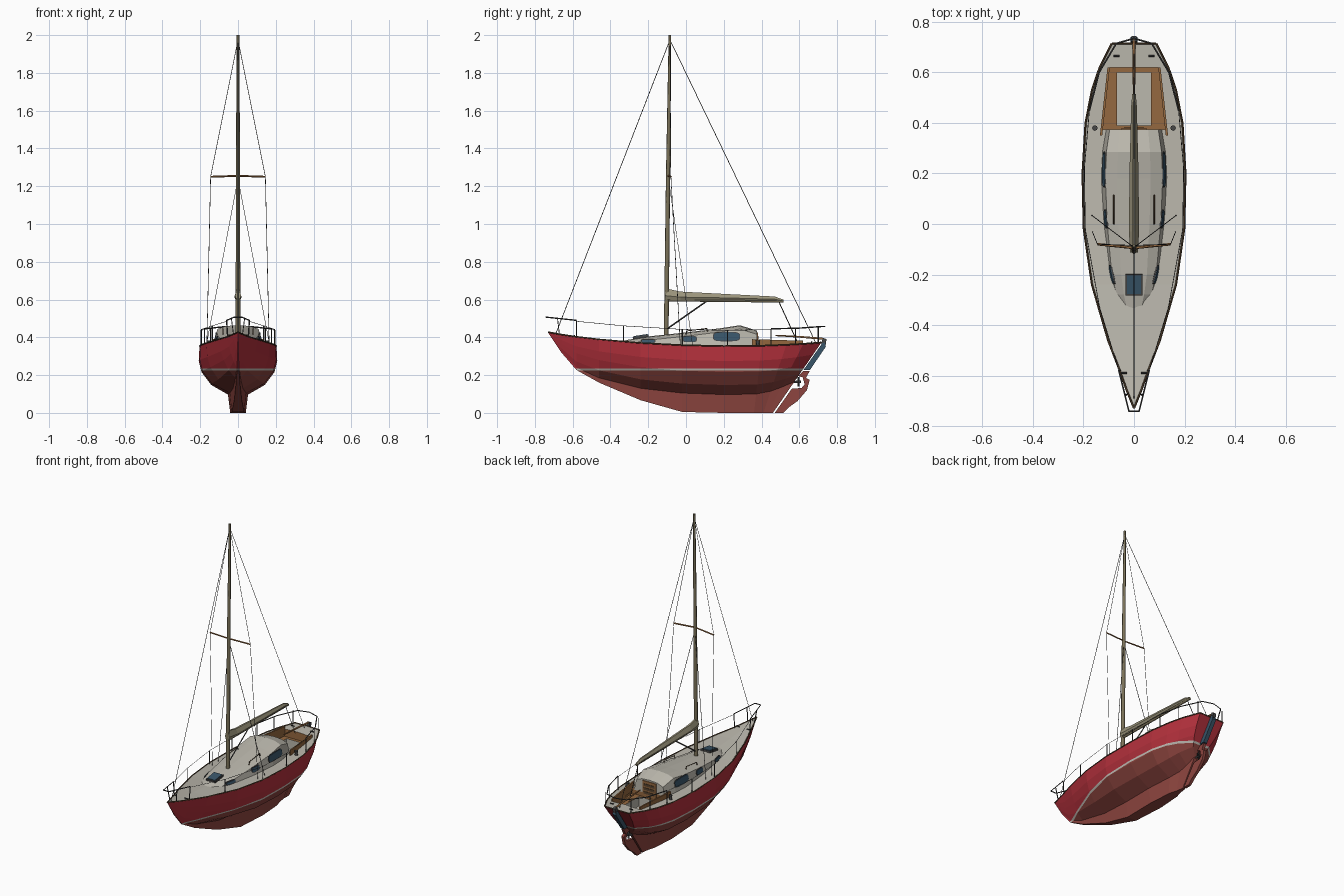
import bpy, bmesh, math
from mathutils import Vector

if "Cube" in bpy.data.objects:
    bpy.data.objects.remove(bpy.data.objects["Cube"])


def mat(name, r, g, b):
    m = bpy.data.materials.new(name)
    m.diffuse_color = (r, g, b, 1)
    m.use_nodes = True
    m.node_tree.nodes["Principled BSDF"].inputs["Base Color"].default_value = m.diffuse_color
    return m


RED = mat("topside_red", .45, .03, .045)
STRIPE = mat("stripe_grey", .55, .52, .47)
BOTTOM = mat("antifouling", .27, .06, .05)
DECK = mat("deck_grey", .5, .48, .42)
WOOD = mat("wood", .3, .14, .05)
DARKWOOD = mat("dark_wood", .1, .06, .03)
SPAR = mat("spar", .2, .17, .1)
COVER = mat("sail_cover", .33, .3, .2)
GLASS = mat("blue_glass", .04, .09, .14)
METAL = mat("dark_metal", .06, .06, .06)


def obj(name, bm, *mats):
    bmesh.ops.recalc_face_normals(bm, faces=bm.faces[:])
    me = bpy.data.meshes.new(name)
    bm.to_mesh(me)
    bm.free()
    for m in mats:
        me.materials.append(m)
    o = bpy.data.objects.new(name, me)
    bpy.context.collection.objects.link(o)
    return o


def loft_bm(rings):
    bm = bmesh.new()
    vs = [[bm.verts.new(p) for p in r] for r in rings]
    n = len(vs[0])
    for a, b in zip(vs, vs[1:]):
        for i in range(n):
            bm.faces.new((a[i], a[(i + 1) % n], b[(i + 1) % n], b[i]))
    bm.faces.new(vs[0])
    bm.faces.new(vs[-1])
    bmesh.ops.remove_doubles(bm, verts=bm.verts[:], dist=1e-5)
    return bm


def loft(name, rings, *mats):
    return obj(name, loft_bm(rings), *mats)


def box(name, c, s, m):
    ring = [(-1, -1), (1, -1), (1, 1), (-1, 1)]
    return loft(name, [[(c[0] + a * s[0] / 2, c[1] + b * s[1] / 2, c[2] + k * s[2] / 2)
                        for a, b in ring] for k in (-1, 1)], m)


def tube(name, pts, r, m, res=0, radii=None):
    cu = bpy.data.curves.new(name, 'CURVE')
    cu.dimensions = '3D'
    cu.bevel_depth, cu.bevel_resolution, cu.use_fill_caps = r, res, True
    sp = cu.splines.new('POLY')
    sp.points.add(len(pts) - 1)
    for i, p in enumerate(pts):
        sp.points[i].co = (*p, 1)
        sp.points[i].radius = radii[i] if radii else 1
    cu.materials.append(m)
    o = bpy.data.objects.new(name, cu)
    bpy.context.collection.objects.link(o)
    return o


def plate(name, prof, t, m):
    return loft(name, [[(x, y, z) for y, z in prof] for x in (-t, t)], m)


def interp(table, y, k):
    for a, b in zip(table, table[1:]):
        if y <= b[0]:
            break
    t = max(0, min(1, (y - a[0]) / (b[0] - a[0])))
    return a[k] + (b[k] - a[k]) * t


# Hull stations: y, half beam, sheer z, bilge z, keel z, keel half width, keel y
ST = [(-.73, 0, .425, .425, .425, 0, -.73), (-.66, .029, .412, .325, .32, .003, -.66),
      (-.58, .058, .4, .24, .227, .005, -.58), (-.46, .105, .386, .185, .16, .01, -.46),
      (-.24, .17, .367, .13, .067, .02, -.24), (-.02, .203, .356, .105, .005, .033, -.02),
      (.2, .208, .351, .097, 0, .041, .2), (.4, .196, .353, .1, 0, .03, .36),
      (.53, .17, .358, .115, 0, .016, .41), (.62, .139, .363, .135, 0, .012, .435),
      (.715, .09, .37, .165, 0, .009, .46)]
rings = []
for y, b, zs, zc, zk, kw, yk in ST:
    f = max(0, min(1, (y + .73) / .6)) if y < .7 else .6
    half = [(b * (v + (u - v) * f), zc + (zs - zc) * h) for u, v, h in
            ((.98, 1, 1), (1, .76, .7), (.93, .54, .47), (.68, .3, .2))] if b else [(0, zs)] * 4
    half += [(kw * 1.3, zc), (kw, zk)]
    ring = half + [(-x, z) for x, z in reversed(half)] + [(0, zs + b * .05)]
    rings.append([(x, y if zs == zk else yk + (y - yk) * (z - zk) / (zs - zk), z) for x, z in ring])
bm = bmesh.new()
vs = [[bm.verts.new(p) for p in r] for r in rings[1:]]
tip = bm.verts.new(rings[0][0])
for i in range(13):
    j = (i + 1) % 13
    bm.faces.new((tip, vs[0][i], vs[0][j]))
    for a, b in zip(vs, vs[1:]):
        bm.faces.new((a[i], a[j], b[j], b[i]))
bm.faces.new(vs[-1])
for z in (.224, .235):
    bmesh.ops.bisect_plane(bm, geom=bm.verts[:] + bm.edges[:] + bm.faces[:],
                           plane_co=(0, 0, z), plane_no=(0, 0, 1))
bmesh.ops.recalc_face_normals(bm, faces=bm.faces[:])
for f in bm.faces:
    z = f.calc_center_median().z
    f.material_index = 3 if f.normal.z > .7 else 2 if z < .224 else 1 if z < .235 else 0
MATS = (RED, STRIPE, BOTTOM, DECK, WOOD)
hull = obj("hull", bm, *MATS)

# Cockpit and footwell recesses
for y0, y1, w0, w1, z, mi in ((.375, .62, .128, .098, .318, 4), (.39, .6, .068, .068, .255, 3)):
    bm = loft_bm([[(-w0, y0, k), (w0, y0, k), (w1, y1, k), (-w1, y1, k)] for k in (z, .6)])
    for f in bm.faces:
        f.material_index = mi
    cut = obj("cutter", bm, *MATS)
    cut.hide_render = True
    mod = hull.modifiers.new("recess", 'BOOLEAN')
    mod.operation, mod.object, mod.solver = 'DIFFERENCE', cut, 'EXACT'
    bpy.context.view_layer.objects.active = hull
    bpy.ops.object.modifier_apply(modifier=mod.name)
    bpy.data.objects.remove(cut)

# Cabin trunk: y, half width, roof z
CAB = [(-.35, .05, .379), (-.28, .08, .392), (-.2, .102, .405), (0, .123, .426),
       (.18, .132, .448), (.285, .127, .464), (.375, .112, .436)]
rings = []
for y, w, zt in CAB:
    h = [(w, .345), (w * .86, zt - .02), (w * .5, zt - .004)]
    rings.append([(x, y, z) for x, z in h + [(0, zt)] + [(-x, z) for x, z in reversed(h)]])
loft("cabin", rings, DECK)


def wall_x(y, z):
    zt = interp(CAB, y, 2) - .02
    return interp(CAB, y, 1) * (1 - .14 * (z - .345) / (zt - .345))


# Cabin windows with frames, handrails
for s in (-1, 1):
    for y, z, a, c in ((.215, .404, .068, .021), (.02, .391, .034, .013), (-.2, .38, .034, .007)):
        for part, grow, off, m in (("frame", .004, .002, METAL), ("window", 0, .004, GLASS)):
            out = []
            for i in range(16):
                t = (i + .5) * math.tau / 16
                ct, sn = math.cos(t), math.sin(t)
                out.append((y + (a + grow) * math.copysign(abs(ct) ** .5, ct),
                            z + (c + grow) * math.copysign(abs(sn) ** .5, sn)))
            loft(part, [[(s * (wall_x(p, q) + d), p, q) for p, q in out] for d in (-.004, off)], m)
    tube("roof_handrail", [(s * .08, 0, .415), (s * .08, .004, .434), (s * .08, .11, .447),
                           (s * .08, .114, .43)], .003, DARKWOOD)

# Fore hatch, sliding hatch and companionway doors
h = box("fore_hatch_frame", (0, 0, 0), (.066, .084, .012), METAL)
g = box("fore_hatch_glass", (0, 0, .004), (.056, .074, .012), GLASS)
for o in (h, g):
    o.location, o.rotation_euler = (0, -.24, .402), (math.atan(.15), 0, 0)
box("companion_door", (0, .376, .375), (.1, .008, .1), WOOD)
for z in (.35, .375, .4):
    box("door_slat", (0, .381, z), (.08, .004, .015), DARKWOOD)

# Toe rails, coamings, winches, cleats
for s in (-1, 1):
    tube("toe_rail", [(s * t[1] * .98, t[0], t[2] + .003) for t in ST], .004, DARKWOOD)
    loft("coaming", [[(s * (w - .004), y, .335), (s * (w + .005), y, .335), (s * (w + .005), y, z),
                      (s * (w - .004), y, z)] for y, w, z in ((.35, .13, .39), (.62, .1, .382))], WOOD)
    tube("winch", [(s * .155, .38, .35), (s * .155, .38, .365), (s * .155, .38, .383)], .011,
         METAL, 2, (1, .75, 1))
    for x, y, z in ((.07, .665, .376), (.04, -.59, .41)):
        tube("cleat", [(s * x - .012, y, z), (s * x + .012, y, z)], .004, METAL)
tube("stern_rail", [(-.088, .715, .373), (.088, .715, .373)], .004, DARKWOOD)

# Mast, boom with stowed sail, strut and sheet
TOP = (0, -.085, 1.975)
tube("mast", [(0, -.105, .4), (0, -.095, 1.25), (0, -.085, 2)], .0125, SPAR, 2, (1, .9, .55))
rings = []
for y, zb, zt, w in ((-.112, .6, .66, .016), (-.03, .597, .642, .02), (.2, .598, .63, .018),
                     (.47, .594, .616, .011), (.515, .589, .6, .007)):
    rings.append([(-w * .6, y, zb), (w * .6, y, zb), (w, y, zb * .65 + zt * .35),
                  (w * .3, y, zt), (-w * .3, y, zt), (-w, y, zb * .65 + zt * .35)])
loft("sail_cover", rings, COVER)
tube("boom", [(0, -.1, .597), (0, .515, .591)], .008, SPAR, 1)
tube("boom_strut", [(0, -.1, .445), (0, .11, .592)], .004, METAL)
tube("mainsheet", [(0, .49, .592), (0, .59, .375)], .0025, METAL)

# Spreaders and standing rigging
for s in (-1, 1):
    tube("spreader", [(0, -.095, 1.255), (s * .145, -.08, 1.25)], .005, WOOD)
    tube("cap_shroud", [TOP, (s * .145, -.08, 1.25), (s * .165, -.03, .357)], .0016, METAL)
    tube("lower_shroud", [(0, -.093, 1.24), (s * .168, .035, .357)], .0016, METAL)
tube("forestay", [TOP, (0, -.69, .417)], .0018, METAL)
tube("backstay", [TOP, (0, .685, .375)], .0018, METAL)

# Pulpit, pushpit, stanchions and lifelines


def edge(s, y, h):
    return (s * interp(ST, y, 1) * .95, y, interp(ST, y, 2) + h)


tube("pulpit_rail", [(-.06, -.58, .49), (-.02, -.742, .507), (.02, -.742, .507), (.06, -.58, .49)],
     .0035, METAL)
tube("pushpit_rail", [edge(-1, .45, .09), edge(-1, .6, .087), (-.07, .715, .457), (0, .735, .457),
                      (.07, .715, .457), edge(1, .6, .087), edge(1, .45, .09)], .0035, METAL)
for s in (-1, 1):
    tube("pulpit_leg", [edge(s, -.58, 0), (s * .06, -.58, .49)], .0035, METAL)
    tube("pulpit_front_leg", [edge(s, -.67, 0), (s * .035, -.68, .5)], .003, METAL)
    for y in (-.33, -.02, .22, .45, .58, .7):
        tube("stanchion", [edge(s, y, 0), edge(s, y, .088)], .003, METAL)
    tube("lifeline", [(s * .06, -.58, .485)] + [edge(s, y, .086) for y in (-.33, -.02, .22, .45)],
         .0014, METAL)

# Rudder, propeller and tiller
plate("rudder_blade", [(.47, 0), (.515, 0), (.545, .03), (.59, .062), (.64, .12), (.655, .175),
                       (.635, .185), (.655, .222), (.62, .222), (.595, .195), (.618, .188),
                       (.628, .15), (.612, .132), (.56, .128)], .009, BOTTOM)
plate("rudder_stock", [(.622, .227), (.656, .227), (.74, .35), (.735, .372), (.722, .37)], .013, GLASS)
plate("rudder_head", [(.715, .365), (.74, .362), (.744, .39), (.725, .398)], .01, METAL)
tube("propeller_shaft", [(0, .56, .162), (0, .605, .166)], .006, METAL, 1)
for a in (0, 1):
    o = box("propeller_blade", (0, 0, 0), (.012, .004, .05), METAL)
    o.location, o.rotation_euler = (0, .595, .165), (0, a * math.pi / 2, .5)
tube("tiller", [(0, .73, .392), (0, .6, .403), (0, .475, .41)], .006, WOOD, 1, (1, .9, .7))
